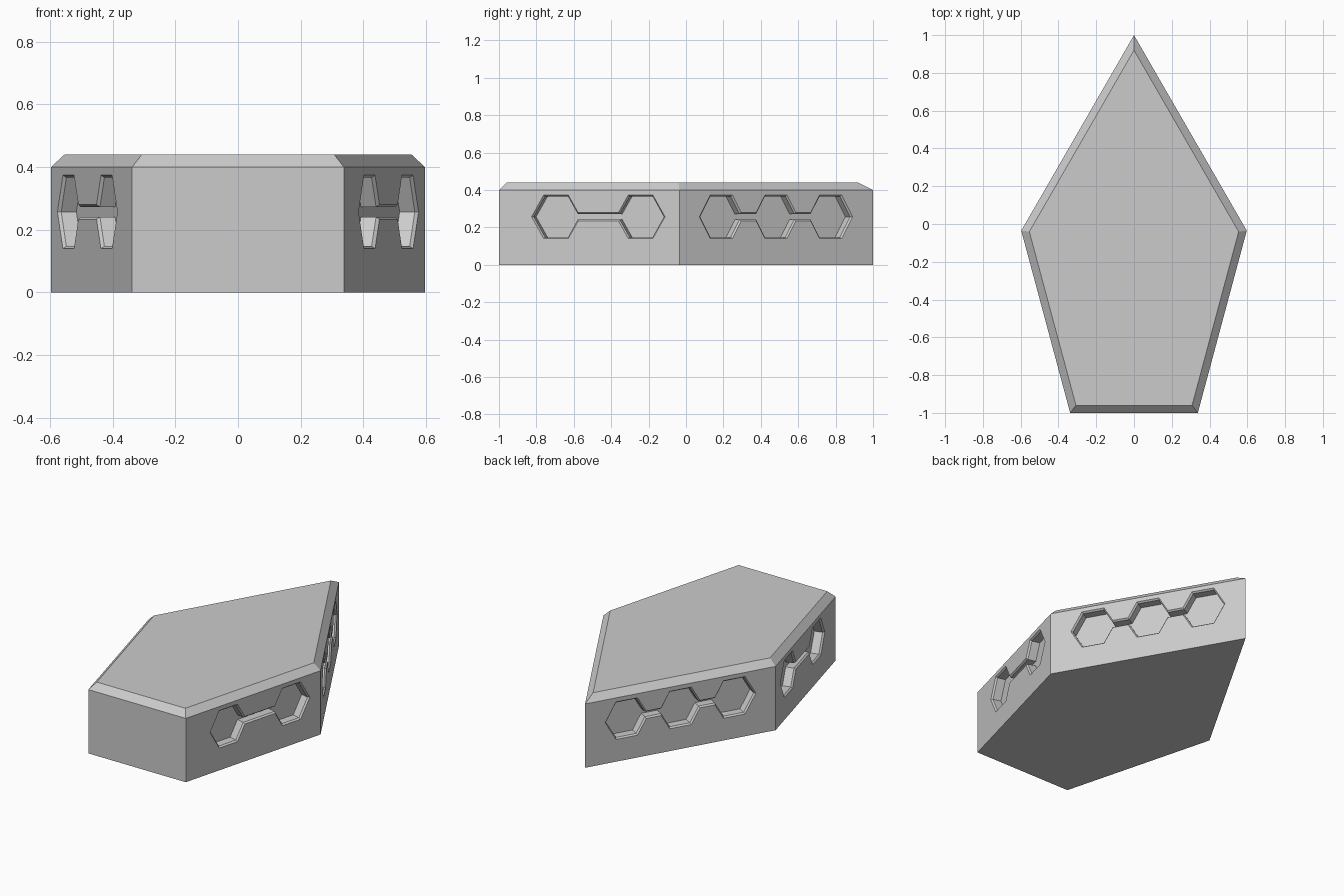
import bpy
import bmesh
from mathutils import Vector

old = bpy.data.objects.get("Cube")
if old:
    bpy.data.objects.remove(old, do_unlink=True)

# Single flat grey
grey = bpy.data.materials.new("light_grey")
grey.use_nodes = True
COLOUR = (0.6, 0.6, 0.6, 1)
grey.diffuse_color = COLOUR
grey.node_tree.nodes["Principled BSDF"].inputs["Base Color"].default_value = COLOUR

WALL_H, TOTAL_H, BEVEL = 0.40, 0.44, 0.04
BACK, SIDE, FRONT = Vector((0, 1)), Vector((0.597, -0.035)), Vector((0.338, -1))
HEX_R, SLOT_HALF, HEX_Z = 0.1355, 0.0235, 0.257
LIP, DEPTH = 0.008, 0.06
ROOT3 = 3 ** 0.5


def make_object(name, bm):
    bmesh.ops.recalc_face_normals(bm, faces=bm.faces)
    mesh = bpy.data.meshes.new(name)
    bm.to_mesh(mesh)
    bm.free()
    mesh.materials.append(grey)
    obj = bpy.data.objects.new(name, mesh)
    bpy.context.collection.objects.link(obj)
    return obj


def chain_profile(centres, grow):
    """Outline of hexagons joined by a slot, as (along, up) points."""
    r = HEX_R + grow * 2 / ROOT3
    t = SLOT_HALF + grow
    upper = [(centres[0] - r, 0)]
    for i, c in enumerate(centres):
        if i > 0:
            upper.append((c - r + t / ROOT3, t))
        upper += [(c - r / 2, r * ROOT3 / 2), (c + r / 2, r * ROOT3 / 2)]
        if i < len(centres) - 1:
            upper.append((c + r - t / ROOT3, t))
    upper.append((centres[-1] + r, 0))
    return upper + [(s, -u) for s, u in reversed(upper[1:-1])]


def add_recess(bm, start, end, centres, mirror):
    """Loft a chamfered pocket into the wall running from start to end."""
    along = (end - start).normalized()
    inward = Vector((-along.y, along.x))
    rings = []
    for depth, grow in ((-0.01, LIP), (0.01, -LIP), (DEPTH, -LIP)):
        ring = []
        for s, u in chain_profile(centres, grow):
            p = start + along * s + inward * depth
            ring.append(bm.verts.new((mirror * p.x, p.y, HEX_Z + u)))
        rings.append(ring)
    n = len(rings[0])
    for a, b in zip(rings, rings[1:]):
        for i in range(n):
            j = (i + 1) % n
            bm.faces.new((a[i], a[j], b[j], b[i]))
    bm.faces.new(rings[0])
    bm.faces.new(rings[-1])


# Five-sided body with a bevelled top edge
bm = bmesh.new()
outline = [BACK, Vector((-SIDE.x, SIDE.y)), Vector((-FRONT.x, FRONT.y)), FRONT, SIDE]
base = bm.faces.new([bm.verts.new((p.x, p.y, 0)) for p in outline])
extruded = bmesh.ops.extrude_face_region(bm, geom=[base], use_keep_orig=True)["geom"]
top = next(g for g in extruded if isinstance(g, bmesh.types.BMFace))
for v in top.verts:
    v.co.z = WALL_H
bmesh.ops.recalc_face_normals(bm, faces=bm.faces)
bmesh.ops.inset_region(bm, faces=[top], thickness=BEVEL, use_even_offset=True)
for v in top.verts:
    v.co.z = TOTAL_H
body = make_object("pentagon_body", bm)

# Hexagon pockets: two on each front side wall, three on each back wall
bm = bmesh.new()
for mirror in (1, -1):
    add_recess(bm, FRONT, SIDE, (0.316, 0.784), mirror)
    add_recess(bm, SIDE, BACK, (0.259, 0.596, 0.933), mirror)
cutter = make_object("pocket_cutter", bm)
cutter.hide_render = True

# Cut the pockets, then drop the cutter
cut = body.modifiers.new("pockets", "BOOLEAN")
cut.operation = "DIFFERENCE"
cut.solver = "EXACT"
cut.object = cutter
bpy.context.view_layer.update()
graph = bpy.context.evaluated_depsgraph_get()
result = bpy.data.meshes.new_from_object(body.evaluated_get(graph))
body.modifiers.clear()
body.data = result
bpy.data.objects.remove(cutter, do_unlink=True)
